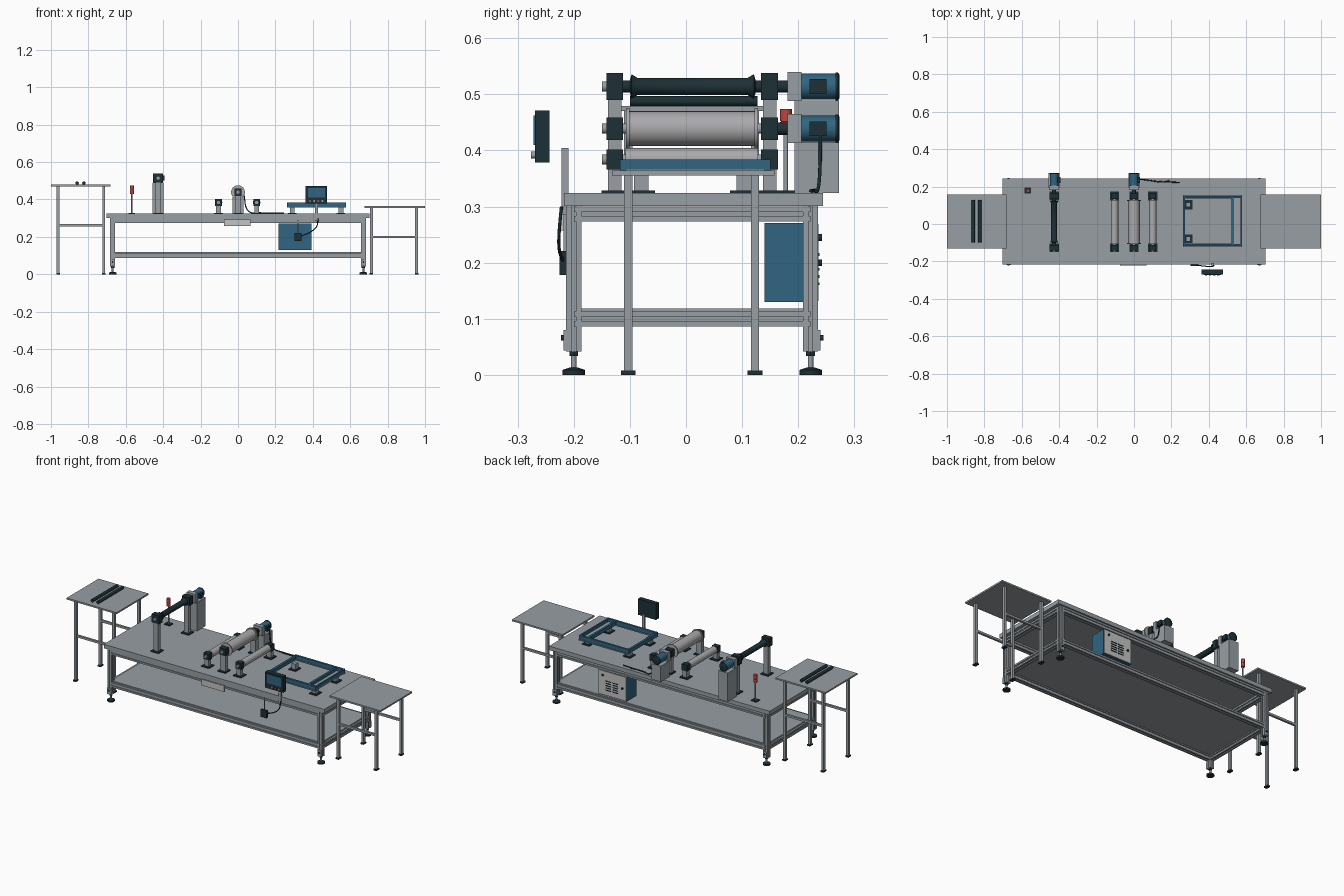
import bpy, bmesh, math
from mathutils import Vector

cube = bpy.data.objects.get("Cube")
if cube:
    bpy.data.objects.remove(cube, do_unlink=True)


def material(name, rgb):
    m = bpy.data.materials.new(name)
    m.use_nodes = True
    m.diffuse_color = (*rgb, 1)
    m.node_tree.nodes["Principled BSDF"].inputs["Base Color"].default_value = (*rgb, 1)
    return m


STEEL = material("steel grey", (0.31, 0.345, 0.37))
SILVER = material("roller silver", (0.4, 0.4, 0.41))
BLUE = material("machine blue", (0.03, 0.13, 0.22))
DARK = material("dark slate", (0.012, 0.03, 0.037))
RED = material("signal red", (0.5, 0.06, 0.05))
PALE = material("pale panel", (0.55, 0.56, 0.54))


def finish(name, bm, mat, smooth=False):
    bmesh.ops.recalc_face_normals(bm, faces=bm.faces)
    me = bpy.data.meshes.new(name)
    bm.to_mesh(me)
    bm.free()
    me.materials.append(mat)
    if smooth:
        me.polygons.foreach_set("use_smooth", [True] * len(me.polygons))
        me.set_sharp_from_angle(angle=math.radians(35))
    ob = bpy.data.objects.new(name, me)
    bpy.context.collection.objects.link(ob)
    return ob


def box(name, x, y, z, mat):
    """Box from (min, max) pairs."""
    bm = bmesh.new()
    bmesh.ops.create_cube(bm, size=1)
    for v in bm.verts:
        v.co = [p[0] if c < 0 else p[1] for c, p in zip(v.co, (x, y, z))]
    return finish(name, bm, mat)


def block(name, cx, cy, w, d, z, mat):
    """Box centred on x and y, with a (min, max) height."""
    return box(name, (cx - w / 2, cx + w / 2), (cy - d / 2, cy + d / 2), z, mat)


def lathe(name, profile, origin, axis, mat, n=28):
    """Revolve (radius, distance) points about an axis through origin."""
    bm = bmesh.new()
    rings = []
    for r, t in profile:
        ring = []
        for i in range(n):
            a = math.tau * i / n
            u, w = r * math.cos(a), r * math.sin(a)
            ring.append(bm.verts.new(Vector(origin) + Vector((u, t, w) if axis == "y" else (u, w, t))))
        rings.append(ring)
    for a, b in zip(rings, rings[1:]):
        for i in range(n):
            j = (i + 1) % n
            bm.faces.new((a[i], a[j], b[j], b[i]))
    bm.faces.new(rings[0])
    bm.faces.new(rings[-1])
    return finish(name, bm, mat, True)


def rod(name, r, t, origin, axis, mat, n=24):
    return lathe(name, [(r, t[0]), (r, t[1])], origin, axis, mat, n)


def extrusion(name, a, b, size=0.027):
    """Slotted square beam from a to b along one axis."""
    a, b = Vector(a), Vector(b)
    d = (b - a).normalized()
    u = Vector((0, 0, 1)) if abs(d.z) < 0.5 else Vector((1, 0, 0))
    w = d.cross(u)
    h, s, k = size / 2, size * 0.14, size * 0.32
    side = [(h, -h), (h, -s), (k, -s), (k, s), (h, s)]
    pts = []
    for q in range(4):
        for px, py in side:
            for _ in range(q):
                px, py = -py, px
            pts.append((px, py))
    bm = bmesh.new()
    ends = [[bm.verts.new(p + u * x + w * y) for x, y in pts] for p in (a, b)]
    for i in range(len(pts)):
        j = (i + 1) % len(pts)
        bm.faces.new((ends[0][i], ends[0][j], ends[1][j], ends[1][i]))
    for e in ends:
        bm.faces.new(e)
    return finish(name, bm, STEEL)


def cable(name, pts, r, mat):
    cu = bpy.data.curves.new(name, "CURVE")
    cu.dimensions = "3D"
    cu.bevel_depth = r
    cu.bevel_resolution = 2
    cu.use_fill_caps = True
    sp = cu.splines.new("BEZIER")
    sp.bezier_points.add(len(pts) - 1)
    for p, co in zip(sp.bezier_points, pts):
        p.co = co
        p.handle_left_type = p.handle_right_type = "AUTO"
    cu.materials.append(mat)
    bpy.context.collection.objects.link(bpy.data.objects.new(name, cu))


# Main bench: top, shelf, slotted frame, levelling feet
TOP = 0.324
LX, YF, YB = 0.67, -0.2, 0.222
box("bench_top", (-0.704, 0.702), (-0.217, 0.244), (0.301, TOP), STEEL)
box("bench_shelf", (-LX, LX), (YF, YB), (0.11, 0.118), STEEL)
for z, level in ((0.287, "upper"), (0.1, "lower")):
    for y in (YF, YB):
        extrusion(level + "_long_beam", (-LX, y, z), (LX, y, z))
    for x in (-LX, LX):
        extrusion(level + "_end_beam", (x, YF, z), (x, YB, z))
for x in (-LX, LX):
    for y, out in ((YF, -1), (YB, 1)):
        extrusion("bench_leg", (x, y, 0.042), (x, y, 0.301))
        block("leg_bracket", x, y + out * 0.0155, 0.024, 0.005, (0.044, 0.08), STEEL)
        rod("bracket_bolt", 0.005, (-0.005, 0.005), (x, y + out * 0.018, 0.066), "y", DARK, 12)
        lathe("levelling_foot", [(0.02, 0), (0.02, 0.009), (0.008, 0.013)], (x, y, 0), "z", DARK)
        rod("foot_stem", 0.005, (0.012, 0.042), (x, y, 0), "z", STEEL, 12)
        rod("foot_nut", 0.009, (0.034, 0.042), (x, y, 0), "z", DARK, 6)
box("front_plate", (-0.075, 0.068), (-0.223, -0.217), (0.257, 0.292), PALE)


# Side tables
def side_table(side, x0, x1, legs, top, bar):
    box(side + "_table_top", (x0, x1), (-0.132, 0.158), (top - 0.009, top), STEEL)
    for y in (-0.103, 0.123):
        for x in legs:
            block(side + "_table_leg", x, y, 0.015, 0.015, (0.006, top - 0.009), STEEL)
            block(side + "_table_foot", x, y, 0.019, 0.026, (0, 0.008), DARK)
        box(side + "_table_bar", legs, (y - 0.006, y + 0.006), (bar - 0.006, bar + 0.006), STEEL)


side_table("right", -1, -0.682, (-0.962, -0.718), 0.479, 0.262)
side_table("left", 0.676, 1, (0.713, 0.955), 0.364, 0.2)
for x in (-0.86, -0.824):
    rod("loose_roll", 0.009, (-0.1, 0.127), (x, 0, 0.488), "y", DARK)


# Roller stations
def station(name, x, z, half, post_w):
    for y in (-0.127, 0.149):
        block(name + "_post", x, y, post_w, 0.024, (TOP, z - half + 0.003), STEEL)
        block(name + "_post_base", x, y, 0.05, 0.048, (TOP, TOP + 0.005), DARK)
        block(name + "_bearing", x, y, half * 2, 0.03, (z - half, z + half), DARK)
    rod(name + "_shaft", 0.009, (-0.15, 0.16), (x, 0, z), "y", STEEL)


def drive(name, x, z):
    block(name + "_drive_stand", x, 0.233, 0.06, 0.08, (TOP, z - 0.025), STEEL)
    rod(name + "_coupling", 0.011, (0.16, 0.184), (x, 0, z), "y", DARK)
    block(name + "_gearbox", x, 0.193, 0.054, 0.025, (z - 0.026, z + 0.026), STEEL)
    rod(name + "_motor", 0.023, (0.205, 0.268), (x, 0, z), "y", BLUE, 32)
    lathe(name + "_motor_cap", [(0.025, 0.266), (0.025, 0.271), (0.02, 0.274)], (x, 0, z), "y", DARK, 32)
    block(name + "_terminal_box", x + 0.026, 0.235, 0.014, 0.03, (z - 0.013, z + 0.013), DARK)


station("winding", -0.427, 0.514, 0.024, 0.028)
drive("winding", -0.427, 0.514)
lathe("winding_roller", [(0.011, -0.112), (0.011, -0.1), (0.022, -0.097), (0.0155, -0.087),
      (0.0155, 0.11), (0.022, 0.121), (0.011, 0.124), (0.011, 0.134)], (-0.427, 0, 0.514), "y", DARK)
station("main", 0, 0.439, 0.02, 0.034)
drive("main", 0, 0.439)
lathe("main_roller", [(0.03, -0.107), (0.037, -0.107), (0.037, -0.101), (0.031, -0.101), (0.031, 0.122),
      (0.037, 0.122), (0.037, 0.128), (0.03, 0.128)], (0, 0, 0.439), "y", SILVER, 36)
for x in (-0.104, 0.1):
    station("guide", x, 0.384, 0.018, 0.026)
    rod("guide_roller", 0.02, (-0.108, 0.128), (x, 0, 0.384), "y", SILVER, 32)

# Signal lamp
block("lamp_base", -0.567, 0.178, 0.035, 0.032, (TOP, TOP + 0.005), DARK)
rod("lamp_pole", 0.004, (TOP, 0.434), (-0.567, 0.178, 0), "z", STEEL, 12)
for z in (0.43, 0.453):
    rod("lamp_segment", 0.0105, (z, z + 0.021), (-0.567, 0.178, 0), "z", RED)
rod("lamp_spacer", 0.009, (0.432, 0.472), (-0.567, 0.178, 0), "z", DARK)

# Raised blue frame on four feet
X0, X1, Y0, Y1 = 0.262, 0.578, -0.112, 0.145
for y in (Y0, Y1):
    box("frame_long_rail", (X0, X1), (y - 0.006, y + 0.006), (0.36, 0.384), BLUE)
    box("frame_rail_lip", (X0, X1), (y - 0.01, y + 0.01), (0.357, 0.361), STEEL)
for x in (X0 + 0.005, X1 - 0.052):
    box("frame_cross_rail", (x - 0.006, x + 0.006), (Y0, Y1), (0.36, 0.382), BLUE)
box("frame_end_shelf", (X1 - 0.052, X1), (Y0, Y1), (0.36, 0.366), STEEL)
box("frame_end_rail", (X1 - 0.008, X1), (Y0, Y1), (0.36, 0.384), BLUE)
for x in (0.29, 0.55):
    for y in (-0.08, 0.103):
        block("frame_foot", x, y, 0.026, 0.026, (TOP, 0.36), STEEL)
        block("frame_foot_base", x, y, 0.046, 0.05, (TOP, TOP + 0.005), DARK)

# Control screen, its post and junction box
box("monitor_case", (0.362, 0.476), (-0.269, -0.243), (0.379, 0.471), DARK)
box("monitor_screen", (0.374, 0.464), (-0.272, -0.268), (0.41, 0.462), BLUE)
for i in range(4):
    x = 0.385 + i * 0.022
    rod("monitor_button", 0.006, (-0.276, -0.268), (x, 0, 0.392), "y", RED if i % 2 == 0 else STEEL, 12)
block("monitor_post", 0.42, -0.2155, 0.016, 0.012, (0.285, 0.404), STEEL)
block("junction_box", 0.32, -0.219, 0.038, 0.013, (0.178, 0.221), DARK)
block("junction_conduit", 0.32, -0.216, 0.005, 0.005, (0.22, 0.29), STEEL)
cable("monitor_cable", [(0.428, -0.222, 0.3), (0.42, -0.226, 0.255), (0.385, -0.226, 0.225), (0.338, -0.22, 0.205)],
      0.003, DARK)

# Motor cable along the bench top
cable("motor_cable", [(0.03, 0.24, 0.43), (0.06, 0.236, 0.335), (0.12, 0.228, 0.329), (0.245, 0.222, 0.328)],
      0.003, DARK)
cable("branch_cable", [(0.1, 0.23, 0.329), (0.15, 0.224, 0.328), (0.19, 0.232, 0.328)], 0.003, DARK)

# Electrical cabinet with vents and knobs on the rear panel
box("cabinet", (0.216, 0.394), (0.14, 0.232), (0.13, 0.271), BLUE)
box("cabinet_panel", (0.218, 0.392), (0.231, 0.236), (0.132, 0.269), PALE)
for col in (0.285, 0.33):
    for i in range(5):
        z = 0.16 + i * 0.013
        box("cabinet_vent", (col - 0.018, col + 0.018), (0.235, 0.238), (z, z + 0.005), DARK)
for x in (0.365, 0.24):
    rod("cabinet_knob", 0.006, (0.235, 0.242), (x, 0, 0.2 if x < 0.3 else 0.245), "y", DARK, 12)
